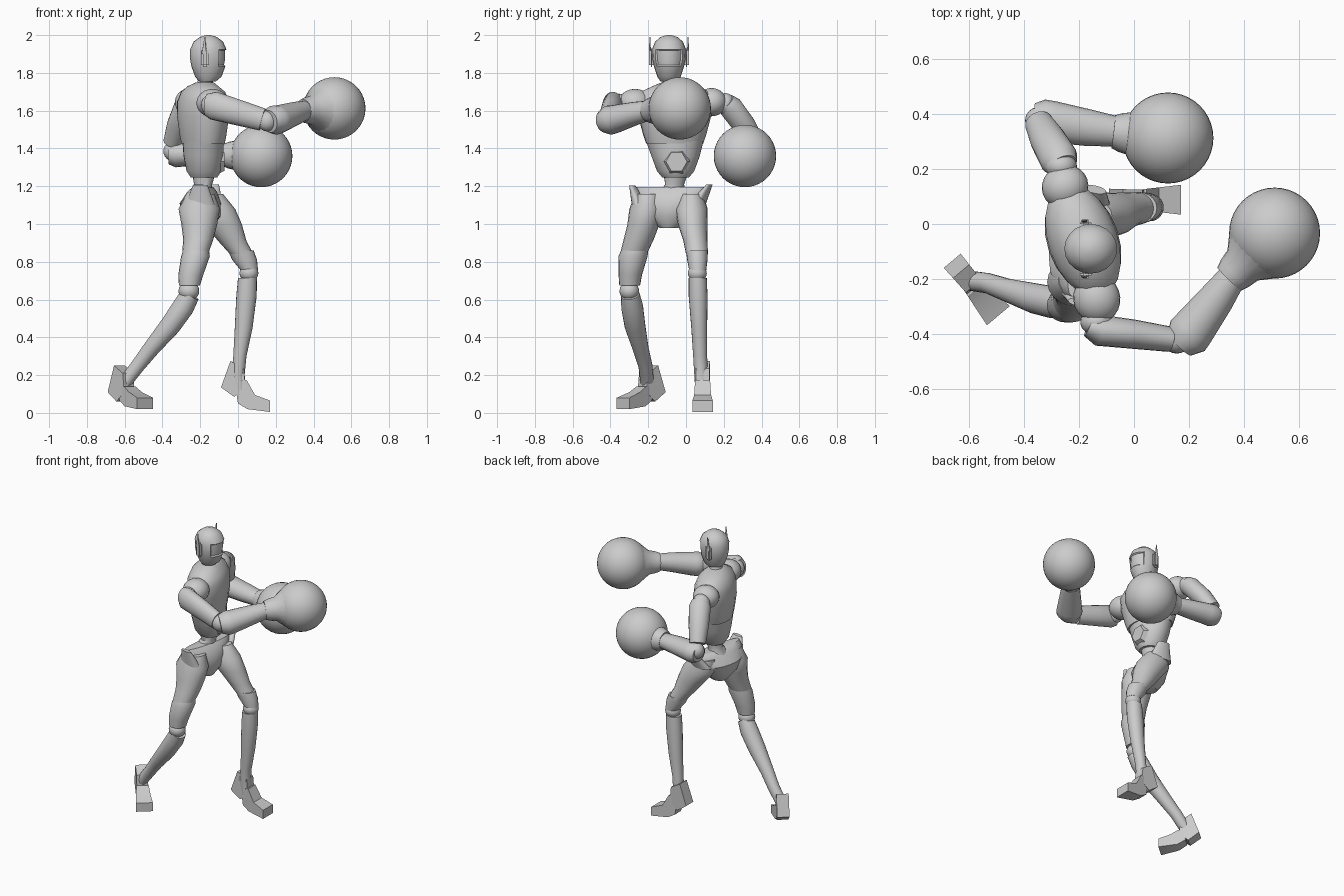
import bpy, bmesh, math
from math import sin, cos, pi, radians
from mathutils import Vector, Matrix

if "Cube" in bpy.data.objects:
    bpy.data.objects.remove(bpy.data.objects["Cube"])

grey = bpy.data.materials.new("plain_grey")
grey.use_nodes = True
colour = (0.6, 0.6, 0.6, 1)
grey.diffuse_color = colour
grey.node_tree.nodes["Principled BSDF"].inputs["Base Color"].default_value = colour


def finish(name, bm, angle=40):
    bmesh.ops.recalc_face_normals(bm, faces=bm.faces[:])
    mesh = bpy.data.meshes.new(name)
    bm.to_mesh(mesh)
    bm.free()
    mesh.materials.append(grey)
    ob = bpy.data.objects.new(name, mesh)
    bpy.context.collection.objects.link(ob)
    bpy.ops.object.select_all(action='DESELECT')
    bpy.context.view_layer.objects.active = ob
    ob.select_set(True)
    bpy.ops.object.shade_smooth_by_angle(angle=radians(angle))
    return ob


def loft_mesh(rings, yaw=None, sides=20):
    """Join ellipses (x, y, z, r1, r2): level when yaw is given, else across the path."""
    bm = bmesh.new()
    pts = [Vector(r[:3]) for r in rings]
    loops = []
    for i, (x, y, z, ra, rb) in enumerate(rings):
        if yaw is not None:
            a = Vector((cos(radians(yaw)), sin(radians(yaw)), 0))
            b = Vector((-a.y, a.x, 0))
        else:
            t = (pts[min(i + 1, len(pts) - 1)] - pts[max(i - 1, 0)]).normalized()
            a = t.cross(Vector((0, 0, 1))).normalized()
            b = a.cross(t)
        loops.append([bm.verts.new(pts[i] + a * ra * cos(2 * pi * k / sides)
                                   + b * rb * sin(2 * pi * k / sides)) for k in range(sides)])
    for lo, hi in zip(loops, loops[1:]):
        for k in range(sides):
            n = (k + 1) % sides
            bm.faces.new((lo[k], lo[n], hi[n], hi[k]))
    bm.faces.new(loops[0])
    bm.faces.new(loops[-1])
    return bm


def loft(name, rings, yaw=None, angle=40):
    return finish(name, loft_mesh(rings, yaw), angle)


def ball(name, centre, size, yaw=0, seg=24):
    bm = bmesh.new()
    m = (Matrix.Translation(centre) @ Matrix.Rotation(radians(yaw), 4, 'Z')
         @ Matrix.Diagonal((*size, 1)))
    bmesh.ops.create_uvsphere(bm, u_segments=seg, v_segments=seg // 2, radius=1, matrix=m)
    return finish(name, bm)


def slab(name, profile, origin, yaw, w0, w1):
    """Side profile (forward, up) given a width that runs from w0 at the heel to w1 at the toe."""
    bm = bmesh.new()
    f = Vector((cos(radians(yaw)), sin(radians(yaw)), 0))
    s = Vector((-f.y, f.x, 0))
    umin, umax = min(p[0] for p in profile), max(p[0] for p in profile)
    rows = []
    for side in (-1, 1):
        rows.append([bm.verts.new(Vector(origin) + f * u + Vector((0, 0, z))
                     + s * side * (w0 + (w1 - w0) * (u - umin) / (umax - umin)))
                     for u, z in profile])
    n = len(profile)
    for k in range(n):
        j = (k + 1) % n
        bm.faces.new((rows[0][k], rows[0][j], rows[1][j], rows[1][k]))
    bm.faces.new(rows[0])
    bm.faces.new(rows[1])
    return finish(name, bm, 25)


# Head with a recessed visor
HX, HY = -0.157, -0.09
bm = loft_mesh([(HX - .005, HY, 1.755, .045, .045), (HX, HY, 1.78, .07, .062),
                (HX, HY, 1.835, .09, .08), (HX, HY, 1.87, .096, .087),
                (HX, HY, 1.925, .096, .09), (HX, HY, 1.965, .078, .074),
                (HX, HY, 1.99, .045, .045), (HX, HY, 2.0, .012, .012)], 0)
bm.normal_update()
visor = [f for f in bm.faces if 1.83 < f.calc_center_median().z < 1.93 and f.normal.x > 0.5]
bmesh.ops.inset_region(bm, faces=visor, thickness=.006, depth=-.008)
finish("head", bm, 30)

# Ear pods and their upright fins
for side, label in ((-1, "right"), (1, "left")):
    y = HY + side * .093
    bm = bmesh.new()
    m = (Matrix.Translation((-.175, y, 1.88)) @ Matrix.Diagonal((.042, .028, .1, 1)))
    bmesh.ops.create_cube(bm, size=1, matrix=m)
    bmesh.ops.bevel(bm, geom=bm.edges[:], offset=.011, segments=2, affect='EDGES')
    finish(label + "_ear_pod", bm)
    loft(label + "_ear_fin", [(-.18, y + side * .008, 1.9, .012, .006),
                              (-.175, y + side * .008, 1.99, .003, .002)], 0)

# Neck, chest, abdomen and waist
TX, TY, TURN = -.185, -.06, 19
loft("neck", [(-.175, -.075, 1.69, .06, .065), (-.175, -.08, 1.735, .042, .045),
              (-.17, -.085, 1.79, .038, .04)], 0)
loft("chest", [(TX, TY, 1.425, .11, .155), (TX, TY, 1.47, .118, .172),
               (TX, TY, 1.57, .13, .2), (TX, TY, 1.65, .125, .215),
               (TX, TY, 1.7, .105, .19), (TX, TY, 1.73, .075, .12),
               (TX + .01, TY - .01, 1.75, .045, .06)], TURN)
loft("abdomen", [(-.18, -.055, 1.245, .07, .07), (-.18, -.055, 1.28, .093, .1),
                 (-.183, -.055, 1.36, .105, .13), (TX, TY, 1.44, .108, .155)], 10)
loft("waist", [(-.2, -.07, 1.1, .075, .1), (-.2, -.07, 1.17, .058, .07),
               (-.185, -.06, 1.21, .048, .05), (-.18, -.055, 1.27, .062, .065)], 0)

# Raised six-sided belly plate
bm = bmesh.new()
m = Matrix.Translation((-.087, -.05, 1.33)) @ Matrix.Rotation(pi / 2, 4, 'Y')
bmesh.ops.create_cone(bm, cap_ends=True, segments=6, radius1=.072, radius2=.056,
                      depth=.03, matrix=m)
finish("belly_plate", bm, 20)

# Pelvis with pointed hip flanges
loft("pelvis", [(-.19, -.09, .98, .06, .05), (-.195, -.09, 1.04, .1, .125),
                (-.2, -.085, 1.11, .105, .175), (-.19, -.08, 1.17, .07, .195),
                (-.185, -.078, 1.195, .04, .19)], -12)
for label, base, tip in (("right", (-.2, -.24, 1.1), (-.2, -.285, 1.205)),
                         ("left", (-.16, .06, 1.11), (-.14, .125, 1.21))):
    loft(label + "_hip_flange", [(*base, .08, .045), (*tip, .04, .014)], -12)

# Right leg, trailing
loft("right_thigh", [(-.2, -.2, 1.16, .075, .07), (-.205, -.21, 1.08, .11, .09),
                     (-.205, -.225, 1.0, .095, .085), (-.21, -.25, .92, .08, .08),
                     (-.225, -.275, .85, .07, .072)], 0)
loft("right_thigh_cuff", [(-.22, -.27, .87, .066, .07), (-.225, -.28, .83, .076, .077),
                          (-.25, -.295, .73, .066, .062), (-.257, -.298, .675, .056, .055)], 0)
ball("right_knee", (-.26, -.3, .645), (.055, .052, .05))
loft("right_shin", [(-.255, -.295, .625, .05, .052), (-.29, -.285, .56, .058, .058),
                    (-.36, -.27, .46, .055, .055), (-.46, -.24, .34, .042, .044),
                    (-.53, -.215, .25, .037, .038), (-.6, -.205, .16, .036, .036)])

# Left leg, leading
loft("left_thigh", [(-.16, .03, 1.16, .08, .06), (-.13, .03, 1.08, .115, .085),
                    (-.08, .035, 1.0, .1, .078), (-.03, .05, .91, .075, .064),
                    (.02, .058, .84, .062, .058)], 0)
loft("left_thigh_cuff", [(.015, .058, .86, .068, .058), (.035, .06, .81, .066, .054),
                         (.06, .062, .755, .046, .045)], 0)
ball("left_knee", (.058, .06, .74), (.05, .05, .046))
loft("left_shin", [(.05, .062, .715, .05, .048), (.045, .064, .62, .054, .05),
                   (.03, .07, .45, .047, .042), (.01, .075, .3, .035, .037),
                   (.0, .08, .2, .035, .036), (.01, .085, .12, .035, .036)], 0)

# Heel spurs and feet
spur = ((-.05, .27), (-.1, .13), (-.03, .08), (.03, .13), (.02, .23))
foot = ((-.03, .17), (.035, .17), (.08, .09), (.16, .06), (.16, .0), (.04, .015), (-.01, .045))
for label, at, yaw in (("right", (-.595, -.21, .02), -50), ("left", (.01, .088, .005), 0)):
    lower = Vector((0, 0, -.05 if label == "right" else 0))
    slab(label + "_heel_spur", spur, Vector(at) + lower * .8, yaw, .04, .036)
    slab(label + "_foot", [(u, z if z < .1 else z + lower.z) for u, z in foot], at, yaw, .032, .054)

# Right arm, punching forward
ball("right_shoulder_cap", (-.135, -.27, 1.64), (.085, .09, .075), TURN)
ball("right_shoulder_joint", (-.135, -.355, 1.63), (.06, .05, .06))
loft("right_upper_arm", [(-.165, -.37, 1.63, .04, .06), (-.13, -.385, 1.627, .057, .075),
                         (0, -.4, 1.59, .053, .068), (.13, -.418, 1.553, .046, .06)])
ball("right_elbow", (.155, -.42, 1.545), (.052, .05, .055))
loft("right_forearm", [(.165, -.435, 1.543, .06, .06), (.195, -.405, 1.55, .083, .078),
                       (.215, -.38, 1.555, .08, .075), (.3, -.27, 1.585, .065, .062),
                       (.365, -.18, 1.605, .05, .05)])

# Left arm, drawn back
ball("left_shoulder_cap", (-.25, .135, 1.645), (.085, .08, .075), TURN)
ball("left_shoulder_joint", (-.265, .21, 1.635), (.058, .05, .058))
loft("left_upper_arm", [(-.258, .21, 1.645, .055, .05), (-.272, .235, 1.62, .07, .062),
                        (-.315, .31, 1.52, .064, .06), (-.345, .365, 1.43, .052, .05)])
ball("left_elbow", (-.345, .375, 1.385), (.05, .05, .052))
loft("left_forearm", [(-.365, .378, 1.37, .06, .055), (-.33, .375, 1.37, .077, .07),
                      (-.29, .37, 1.37, .075, .066), (-.17, .35, 1.368, .067, .058),
                      (-.06, .335, 1.365, .055, .05)])

# Round gloves with flared cuffs
for label, wrist, centre in (("right", (.345, -.2, 1.6), (.51, -.033, 1.612)),
                             ("left", (-.075, .335, 1.365), (.123, .312, 1.36))):
    a, b = Vector(wrist), Vector(centre)
    loft(label + "_glove_cuff", [(*a.lerp(b, t), r, r) for t, r in
                                 ((0, .06), (.12, .07), (.3, .078), (.55, .125))])
    ball(label + "_glove", centre, (.165, .165, .165), 0, 40)
